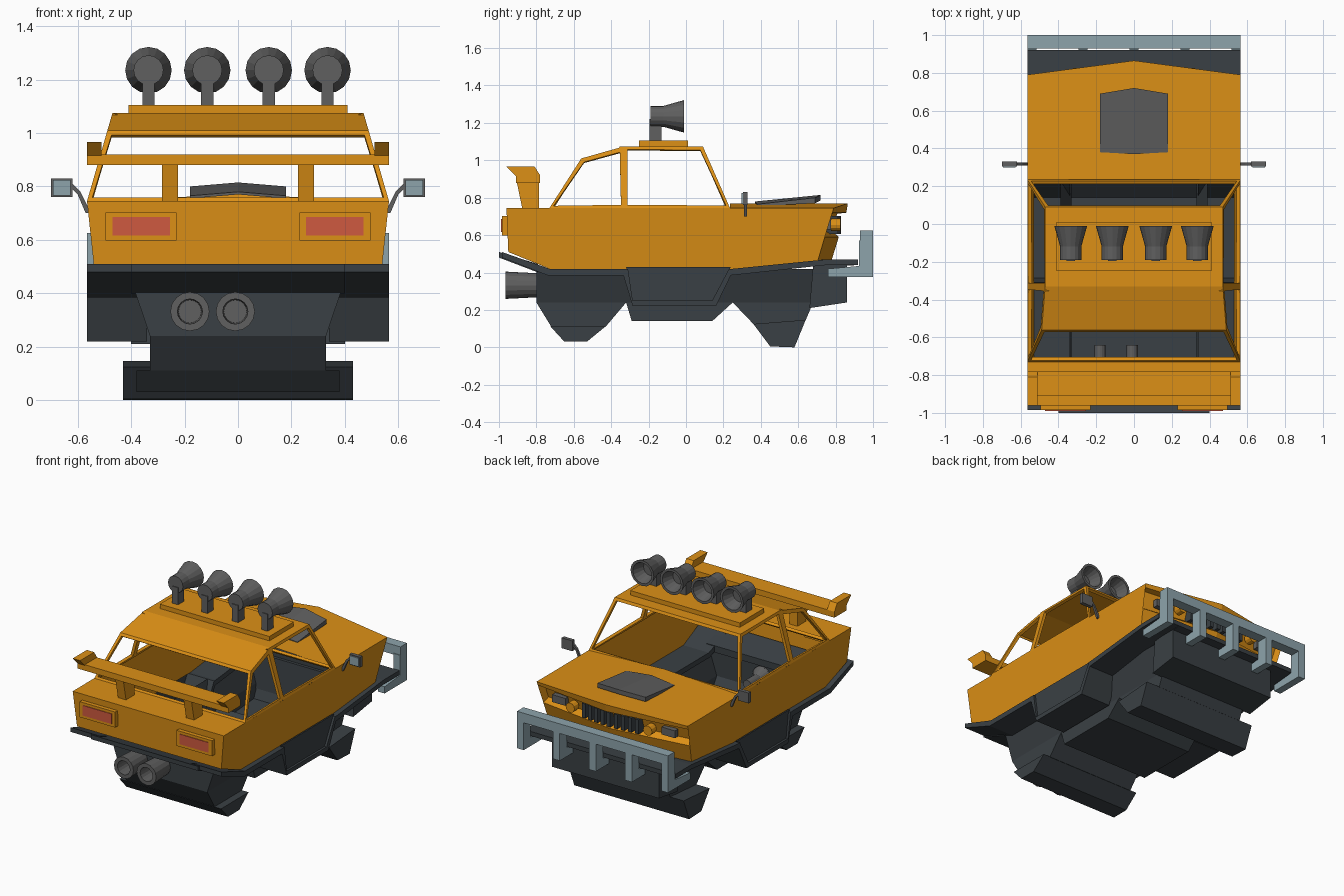
import bpy, bmesh, math
from mathutils import Vector

if "Cube" in bpy.data.objects:
    bpy.data.objects.remove(bpy.data.objects["Cube"])


def material(name, rgb):
    m = bpy.data.materials.new(name)
    m.diffuse_color = (*rgb, 1)
    m.use_nodes = True
    m.node_tree.nodes["Principled BSDF"].inputs["Base Color"].default_value = m.diffuse_color
    return m


ORANGE = material("orange paint", (0.72, 0.28, 0.008))
DARK = material("dark trim", (0.042, 0.051, 0.058))
GREY = material("grey metal", (0.115, 0.115, 0.115))
STEEL = material("pale blue steel", (0.27, 0.37, 0.41))
RED = material("red lens", (0.62, 0.1, 0.05))


def finish(bm, name, mat):
    bmesh.ops.recalc_face_normals(bm, faces=bm.faces)
    me = bpy.data.meshes.new(name)
    bm.to_mesh(me)
    bm.free()
    me.materials.append(mat)
    ob = bpy.data.objects.new(name, me)
    bpy.context.collection.objects.link(ob)
    return ob


def prism_bm(pts, x0, x1):
    """Closed (y, z) profile extruded from x0 to x1."""
    bm = bmesh.new()
    a = [bm.verts.new((x0, y, z)) for y, z in pts]
    b = [bm.verts.new((x1, y, z)) for y, z in pts]
    bm.faces.new(a)
    bm.faces.new(b[::-1])
    for i in range(len(pts)):
        j = (i + 1) % len(pts)
        bm.faces.new((a[i], b[i], b[j], a[j]))
    bmesh.ops.recalc_face_normals(bm, faces=bm.faces)
    return bm


def prism(name, pts, x0, x1, mat):
    return finish(prism_bm(pts, x0, x1), name, mat)


def box(name, x0, x1, y0, y1, z0, z1, mat):
    return prism(name, [(y0, z0), (y1, z0), (y1, z1), (y0, z1)], x0, x1, mat)


def cut(bm, axis, value):
    no = Vector((0, 0, 0))
    no[axis] = 1
    bmesh.ops.bisect_plane(bm, geom=bm.verts[:] + bm.edges[:] + bm.faces[:],
                           plane_co=no * value, plane_no=no)


def lathe(name, prof, x, y, z, mat, n=16):
    """(radius, y) profile turned around a y-parallel axis."""
    bm = bmesh.new()
    rings = []
    for r, dy in prof:
        k = n if r > 0 else 1
        rings.append([bm.verts.new((x + r * math.cos(2 * math.pi * i / n), y + dy,
                                    z + r * math.sin(2 * math.pi * i / n))) for i in range(k)])
    for a, b in zip(rings, rings[1:]):
        for i in range(n):
            q = [a[i % len(a)], a[(i + 1) % len(a)], b[(i + 1) % len(b)], b[i % len(b)]]
            bm.faces.new(list(dict.fromkeys(q)))
    return finish(bm, name, mat)


# Body shell: open below and under the cabin, front pulled to a shallow point
bm = prism_bm([(-.96, .745), (-.95, .51), (-.73, .42), (.25, .42), (.70, .455), (.79, .745)], -.565, .565)
for axis, value in ((0, 0), (1, -.72), (1, .235), (2, .59), (2, .72)):
    cut(bm, axis, value)
bm.normal_update()
gone = [f for f in bm.faces if f.normal.z < -.5 and f.calc_center_median().z < .52
        or f.normal.z > .9 and -.7 < f.calc_center_median().y < .2]
bmesh.ops.delete(bm, geom=gone, context='FACES')
for v in bm.verts:
    v.co.x *= (.54 + (v.co.z - .51) * .107) / .565
bm.normal_update()
band = [f for f in bm.faces if f.normal.y > .7 and .6 < f.calc_center_median().z < .71]
bmesh.ops.inset_region(bm, faces=band, thickness=.02, depth=-.045)
for v in bm.verts:
    if v.co.y > .6:
        v.co.y += .075 * max(0, 1 - abs(v.co.x) / .55)
    if v.co.y > .2 and v.co.z > .74 and abs(v.co.x) < .01:
        v.co.z += .025
finish(bm, "body_shell", ORANGE)

# Cabin: window openings are inset and removed
bm = prism_bm([(-.73, .745), (-.56, 1.01), (-.33, 1.075), (.09, 1.075), (.235, .745)], -.565, .565)
cut(bm, 1, -.33)
for v in bm.verts:
    v.co.x *= (.565 - (v.co.z - .745) * .288) / .565
bm.normal_update()
bmesh.ops.delete(bm, geom=[f for f in bm.faces if f.normal.z < -.9], context='FACES')
panes = [f for f in bm.faces if f.normal.z < .9 and f.calc_center_median().z < 1]
bmesh.ops.inset_individual(bm, faces=panes, thickness=.025)
bmesh.ops.delete(bm, geom=panes, context='FACES')
cabin = finish(bm, "cabin_frame", ORANGE)
sol = cabin.modifiers.new("thickness", 'SOLIDIFY')
sol.thickness = .02

# Side trim rails and skirts
rail = [(-.985, .51), (-.73, .42), (-.31, .42), (-.285, .25), (.14, .25), (.23, .42), (.25, .42), (.75, .47),
        (.92, .47), (.92, .44), (.75, .44), (.24, .385), (.16, .22), (-.285, .22), (-.335, .385), (-.74, .385),
        (-.985, .48)]
for s in (-1, 1):
    prism("side_trim", rail, s * .34, s * .565, DARK)
    prism("side_skirt", [(-.32, .43), (-.29, .24), (.145, .24), (.24, .43)], s * .54, s * .55, DARK)
prism("rear_bumper", [(-1, .51), (-1, .48), (-.79, .40), (-.79, .445)], -.4, .4, DARK)
prism("front_valance", [(.70, .47), (.92, .47), (.92, .44), (.70, .43)], -.4, .4, DARK)
prism("front_box", [(.68, .44), (.86, .44), (.86, .24), (.66, .21)], -.4, .4, DARK)

# Open-topped underbody tub, narrower towards the bottom
bm = prism_bm([(-.8, .42), (-.8, .24), (-.72, .11), (-.43, .11), (-.32, .24), (-.29, .14), (.14, .14),
               (.25, .24), (.36, .125), (.64, .145), (.68, .24), (.71, .42)], -.39, .39)
cut(bm, 2, .241)
bm.normal_update()
bmesh.ops.delete(bm, geom=[f for f in bm.faces if f.normal.z > .9 and f.calc_center_median().z > .4],
                 context='FACES')
for v in bm.verts:
    if v.co.z < .3:
        v.co.x *= .33 / .39
finish(bm, "underbody_tub", DARK)

# Wide hover pods under the tub
prism("rear_pod", [(-.725, .112), (-.65, .03), (-.53, .03), (-.43, .112)], -.38, .38, DARK)
prism("front_pod", [(.36, .125), (.45, .005), (.58, 0), (.64, .147)], -.43, .43, DARK)

# Roof rack and horn-shaped lamps
box("roof_rack", -.41, .41, -.25, .01, 1.07, 1.105, ORANGE)
horn = [(0, -.19), (.056, -.19), (.056, -.12), (.087, -.01), (.07, -.01), (.046, -.09), (0, -.09)]
for x in (-.335, -.115, .115, .335):
    lathe("roof_lamp", horn, x, 0, 1.235, GREY)
    box("lamp_post", x - .023, x + .023, -.195, -.13, 1.1, 1.22, GREY)

# Rear wing
box("wing_blade", -.565, .565, -.91, -.78, .88, .92, ORANGE)
for s in (-1, 1):
    prism("wing_tip", [(-.91, .915), (-.96, .967), (-.81, .967), (-.78, .92)], s * .51, s * .565, ORANGE)
    prism("wing_support", [(-.875, .74), (-.785, .74), (-.785, .885), (-.905, .885)], s * .225, s * .285, ORANGE)
    # Tail lamps
    x0, x1 = sorted((s * .23, s * .495))
    box("tail_lamp_frame", x0, x1, -.985, -.94, .598, .703, ORANGE)
    box("tail_lamp", x0 + .025, x1 - .025, -.989, -.98, .617, .685, RED)
    # Front lamps
    lathe("round_lamp", [(0, .0), (.033, .0), (.033, .05), (0, .05)], s * .29, .775, .655, ORANGE, 12)
    x0, x1 = sorted((s * .36, s * .46))
    box("front_lamp", x0, x1, .74, .775, .63, .68, GREY)
    # Mirrors
    box("mirror_housing", s * .62, s * .70, .305, .33, .76, .83, GREY)
    box("mirror_glass", s * .627, s * .693, .298, .306, .766, .824, STEEL)
    bm = bmesh.new()
    quad = [bm.verts.new((s * x, .31, z)) for x, z in
            ((.55, .70), (.57, .70), (.60, .77), (.64, .81), (.64, .83), (.59, .78))]
    f = bm.faces.new(quad)
    ext = bmesh.ops.extrude_face_region(bm, geom=[f])
    bmesh.ops.translate(bm, vec=(0, .015, 0), verts=[g for g in ext["geom"] if isinstance(g, bmesh.types.BMVert)])
    finish(bm, "mirror_arm", GREY)

# Grille fins
for i in range(9):
    x = (i - 4) * .05
    y = .83 - .1 * abs(x)
    box("grille_fin", x - .013, x + .013, y - .06, y, .605, .702, DARK)

# Bonnet scoop, raised along the middle
bm = bmesh.new()
low = [(-.18, .38, .755), (0, .37, .77), (.18, .38, .755), (.18, .69, .77), (0, .72, .785), (-.18, .69, .77)]
a = [bm.verts.new(p) for p in low]
b = [bm.verts.new((x, y, z + (.01 if y < .5 else .03))) for x, y, z in low]
for r in (a, b):
    bm.faces.new((r[0], r[1], r[4], r[5]))
    bm.faces.new((r[1], r[2], r[3], r[4]))
for i in range(6):
    j = (i + 1) % 6
    bm.faces.new((a[i], a[j], b[j], b[i]))
finish(bm, "bonnet_scoop", GREY)

# Front bull bar
box("bull_bar_rail", -.565, .565, .93, 1, .56, .625, STEEL)
for i in range(5):
    x = (i - 2) * .27
    prism("bull_bar_bracket", [(.76, .375), (1, .375), (1, .57), (.925, .57), (.925, .435), (.76, .42)],
          x - .025, x + .025, STEEL)

# Twin exhausts
pipe = [(0, -.64), (.03, -.64), (.03, -.74), (.064, -.79), (.073, -.965), (.047, -.965), (.043, -.86), (0, -.86)]
for x in (-.18, -.01):
    lathe("exhaust", pipe, x, 0, .332, GREY)
